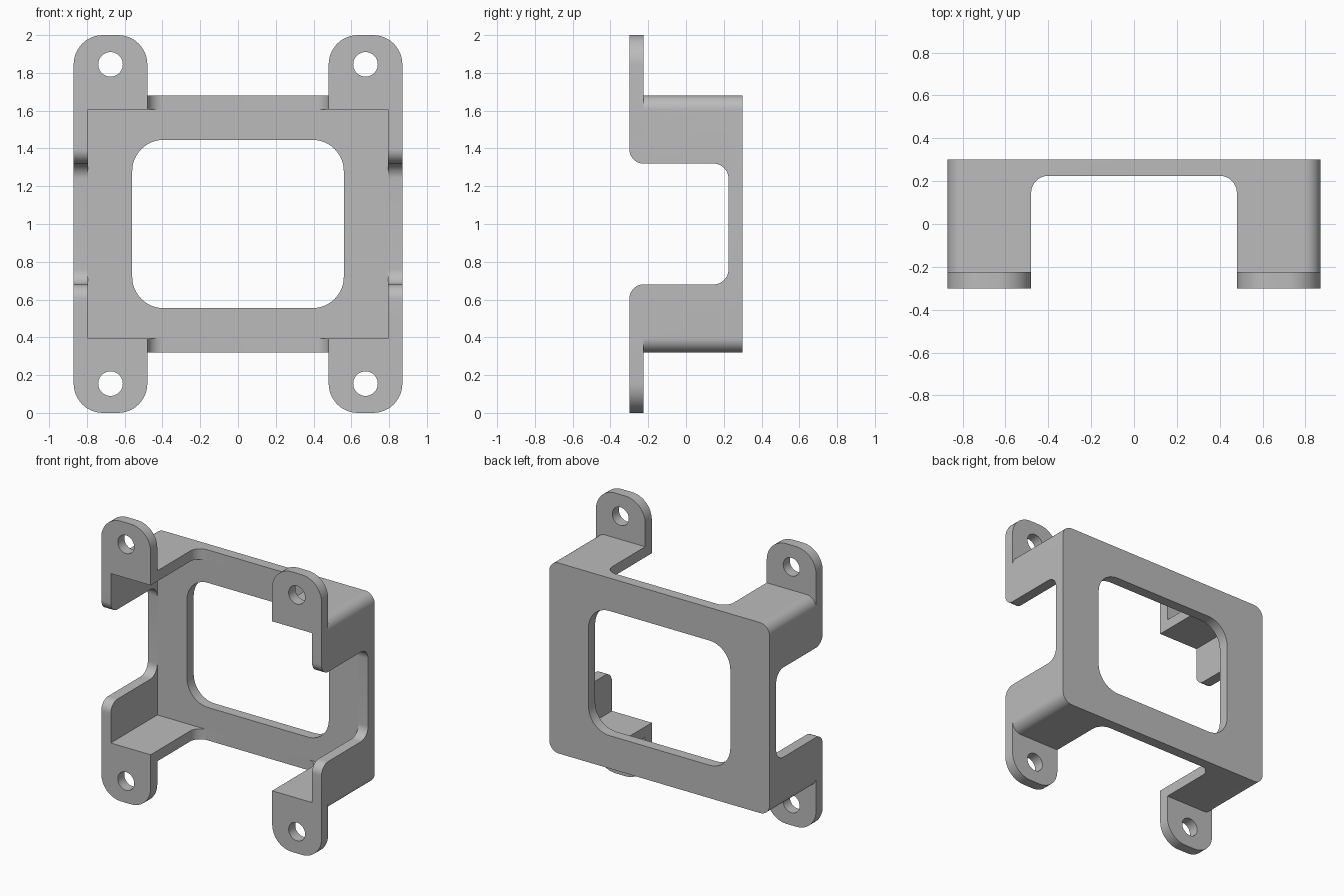
import bpy, bmesh, math
from mathutils import Vector

if "Cube" in bpy.data.objects:
    bpy.data.objects.remove(bpy.data.objects["Cube"])

W, Y, T = 0.87, 0.30, 0.075          # half width, half depth, wall thickness
LOW, HIGH = 0.32, 1.68               # bottom and top of the box
EAR_IN, HOLE_X, HOLE_Z = 0.48, 0.675, 1.845

grey = bpy.data.materials.new("plain_grey")
grey.use_nodes = True
grey.diffuse_color = (0.5, 0.5, 0.5, 1)
grey.node_tree.nodes["Principled BSDF"].inputs["Base Color"].default_value = (0.5, 0.5, 0.5, 1)


def rounded(corners, steps=12):
    """Turn (u, v, radius) right-angled corners into an outline with fillets."""
    out, n = [], len(corners)
    for i, (u, v, r) in enumerate(corners):
        p = Vector((u, v))
        if r == 0:
            out.append(p)
            continue
        a = (Vector(corners[i - 1][:2]) - p).normalized()
        b = (Vector(corners[(i + 1) % n][:2]) - p).normalized()
        c = p + r * (a + b)
        for k in range(steps + 1):
            t = math.pi / 2 * k / steps
            out.append(c - r * (b * math.cos(t) + a * math.sin(t)))
    return out


def rect(u0, u1, v0, v1, r_low=0, r_high=0):
    return rounded([(u0, v0, r_low), (u1, v0, r_low), (u1, v1, r_high), (u0, v1, r_high)])


def circle(u, v, r, n=40):
    return [Vector((u + r * math.cos(math.tau * k / n), v + r * math.sin(math.tau * k / n)))
            for k in range(n)]


def prism(name, outline, axis, start, end):
    """Extrude an outline along the x, y or z axis."""
    place = {"x": lambda p, d: (d, p.x, p.y),
             "y": lambda p, d: (p.x, d, p.y),
             "z": lambda p, d: (p.x, p.y, d)}[axis]
    bm = bmesh.new()
    face = bm.faces.new([bm.verts.new(place(p, start)) for p in outline])
    ext = bmesh.ops.extrude_face_region(bm, geom=[face])["geom"]
    shift = Vector(place(Vector((0, 0)), end - start))
    bmesh.ops.translate(bm, vec=shift, verts=[g for g in ext if isinstance(g, bmesh.types.BMVert)])
    bmesh.ops.recalc_face_normals(bm, faces=bm.faces)
    mesh = bpy.data.meshes.new(name)
    bm.to_mesh(mesh)
    bm.free()
    mesh.materials.append(grey)
    ob = bpy.data.objects.new(name, mesh)
    bpy.context.collection.objects.link(ob)
    return ob


def combine(target, tool, operation):
    mod = target.modifiers.new(tool.name, "BOOLEAN")
    mod.operation, mod.solver, mod.object = operation, "EXACT", tool
    bpy.context.view_layer.objects.active = target
    bpy.ops.object.modifier_apply(modifier=mod.name)
    bpy.data.objects.remove(tool)


# Solid box with rounded long edges
bracket = prism("mounting_bracket", rect(-W, W, LOW, HIGH, T, T), "y", -Y, Y)

# Four mounting ears
for sx in (-1, 1):
    for sz in (-1, 1):
        outline = rect(EAR_IN, W, 1.5, 2, 0, 0.155)
        outline = [Vector((sx * p.x, 1 + sz * (p.y - 1))) for p in outline]
        combine(bracket, prism("ear", outline, "y", -Y, -Y + T), "UNION")

# Hollow inside, leaving the back plate
combine(bracket, prism("cavity", rect(-W + T, W - T, LOW + T, HIGH - T), "y", -1, Y - T), "DIFFERENCE")

# Window in the back plate
combine(bracket, prism("window", rect(-0.56, 0.56, 0.555, 1.445, 0.165, 0.165), "y", 0, 1), "DIFFERENCE")

# Gap through the top and bottom walls
combine(bracket, prism("top_gap", rect(-EAR_IN, EAR_IN, -1, Y - T, 0, 0.08), "z", -1, 3), "DIFFERENCE")

# Gap through the side walls, with rounded lips at the front
upper = [(-0.5, 1.5, 0), (-Y, 1.5, 0), (-Y, 1.32, T), (Y - T, 1.32, 0.08)]
lower = [(u, 2 - v, r) for u, v, r in reversed(upper)]
combine(bracket, prism("side_gap", rounded(upper + lower), "x", -2, 2), "DIFFERENCE")

# Screw holes
for sx in (-1, 1):
    for z in (HOLE_Z, 2 - HOLE_Z):
        combine(bracket, prism("screw_hole", circle(sx * HOLE_X, z, 0.065), "y", -1, 0), "DIFFERENCE")

bpy.ops.object.select_all(action="DESELECT")
bracket.select_set(True)
bpy.context.view_layer.objects.active = bracket
bpy.ops.object.shade_smooth_by_angle(angle=math.radians(30))
